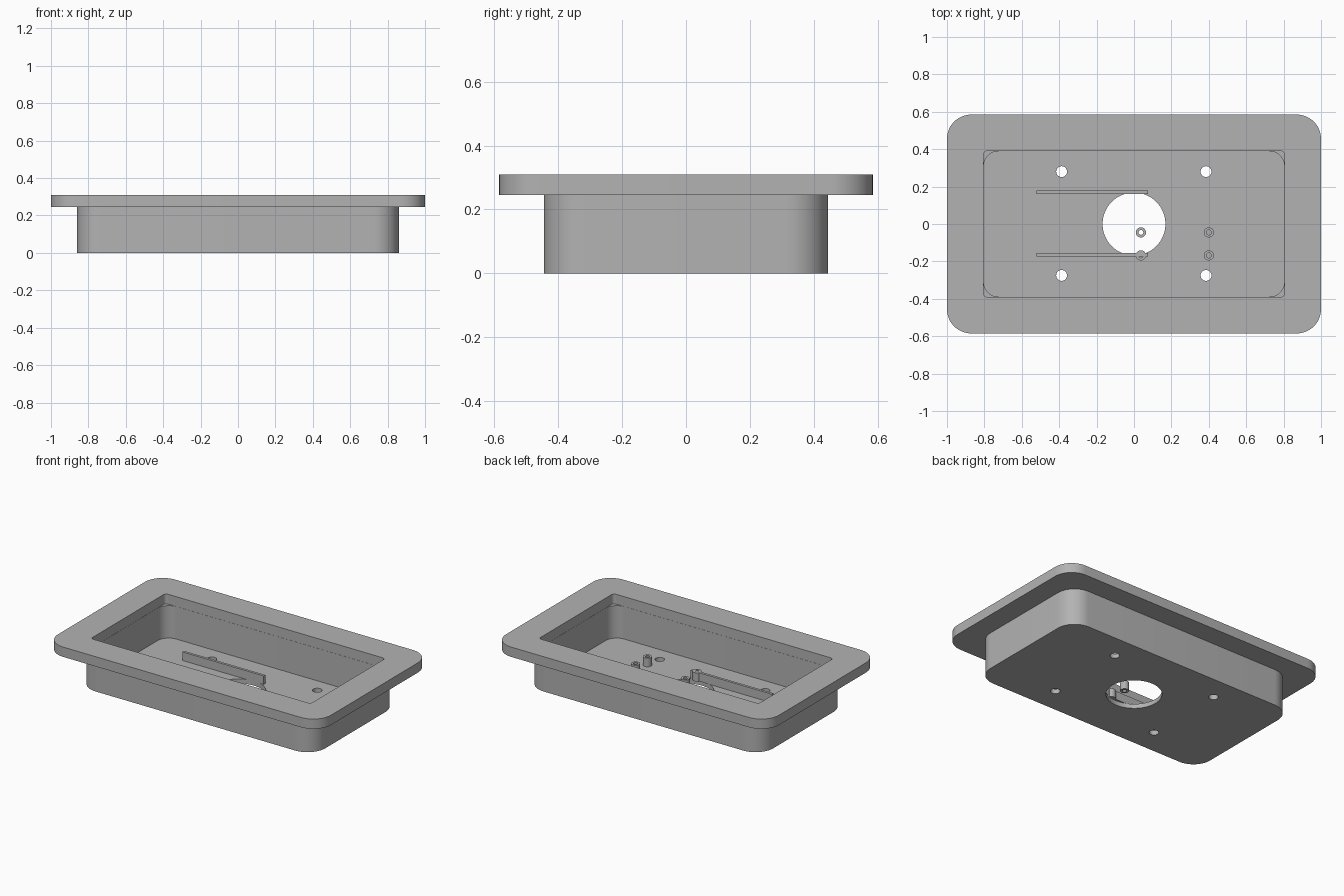
import bpy, bmesh, math
from mathutils import Matrix

cube = bpy.data.objects.get("Cube")
if cube:
    bpy.data.objects.remove(cube, do_unlink=True)

grey = bpy.data.materials.new("grey_plastic")
grey.use_nodes = True
colour = (0.45, 0.45, 0.45, 1)
grey.diffuse_color = colour
grey.node_tree.nodes["Principled BSDF"].inputs["Base Color"].default_value = colour

FLOOR, LIP, TOP = 0.03, 0.245, 0.31


def make_object(name, bm):
    bmesh.ops.recalc_face_normals(bm, faces=bm.faces)
    mesh = bpy.data.meshes.new(name)
    bm.to_mesh(mesh)
    bm.free()
    mesh.materials.append(grey)
    obj = bpy.data.objects.new(name, mesh)
    bpy.context.collection.objects.link(obj)
    return obj


def smooth(obj):
    bpy.ops.object.select_all(action="DESELECT")
    obj.select_set(True)
    bpy.context.view_layer.objects.active = obj
    bpy.ops.object.shade_smooth_by_angle(angle=math.radians(30))


def rounded_loop(bm, hx, hy, r, z, steps=12):
    """Ring of vertices around a rounded rectangle."""
    ring = []
    for i, (sx, sy) in enumerate([(1, 1), (-1, 1), (-1, -1), (1, -1)]):
        for k in range(steps + 1):
            a = (i + k / steps) * math.pi / 2
            ring.append(bm.verts.new((sx * (hx - r) + r * math.cos(a),
                                      sy * (hy - r) + r * math.sin(a), z)))
    return ring


def skin(bm, loops):
    """Closed solid through a sequence of rings."""
    for a, b in zip(loops, loops[1:]):
        n = len(a)
        for i in range(n):
            j = (i + 1) % n
            bm.faces.new((a[i], a[j], b[j], b[i]))
    bm.faces.new(loops[0])
    bm.faces.new(loops[-1])


def cylinder(bm, x, y, r, z0, z1, sides):
    bmesh.ops.create_cone(bm, cap_ends=True, segments=sides, radius1=r, radius2=r,
                          depth=z1 - z0,
                          matrix=Matrix.Translation((x, y, (z0 + z1) / 2)))


# Tray: outer wall, flange, opening and cavity as one stack of rings
bm = bmesh.new()
body = (0.86, 0.445, 0.13)
flange = (1.0, 0.585, 0.13)
opening = (0.805, 0.39, 0.02)
cavity = (0.804, 0.389, 0.08)
stack = [(body, 0), (body, LIP), (flange, LIP), (flange, TOP),
         (opening, TOP), (opening, LIP), (cavity, LIP), (cavity, FLOOR)]
skin(bm, [rounded_loop(bm, *shape, z) for shape, z in stack])
tray = make_object("tray", bm)

# Central cable hole and four screw holes through the floor
bm = bmesh.new()
cylinder(bm, 0, 0, 0.168, -0.1, 0.1, 64)
for x in (-0.387, 0.385):
    for y in (-0.275, 0.28):
        cylinder(bm, x, y, 0.029, -0.1, 0.1, 32)
cutter = make_object("hole_cutter", bm)
cutter.hide_render = True
cut = tray.modifiers.new("holes", "BOOLEAN")
cut.operation = "DIFFERENCE"
cut.solver = "EXACT"
cut.object = cutter
graph = bpy.context.evaluated_depsgraph_get()
tray_mesh = bpy.data.meshes.new_from_object(tray.evaluated_get(graph))
tray.modifiers.clear()
tray.data = tray_mesh
bpy.data.objects.remove(cutter, do_unlink=True)
smooth(tray)

# Two thin board rails
for name, y in (("back_rail", 0.17), ("front_rail", -0.164)):
    bm = bmesh.new()
    bmesh.ops.create_cube(bm, size=1)
    bmesh.ops.scale(bm, vec=(0.595, 0.017, 0.057), verts=bm.verts)
    bmesh.ops.translate(bm, vec=(-0.2225, y, FLOOR + 0.0285), verts=bm.verts)
    make_object(name, bm)

# Hollow screw posts
for x in (0.037, 0.4):
    for y in (-0.045, -0.168):
        bm = bmesh.new()
        rings = []
        for r, z in ((0.027, FLOOR), (0.027, 0.087), (0.013, 0.087), (0.013, FLOOR)):
            rings.append(bmesh.ops.create_circle(
                bm, segments=32, radius=r,
                matrix=Matrix.Translation((x, y, z)))["verts"])
        for a, b in zip(rings, rings[1:] + rings[:1]):
            for i in range(len(a)):
                j = (i + 1) % len(a)
                bm.faces.new((a[i], a[j], b[j], b[i]))
        smooth(make_object("screw_post", bm))
